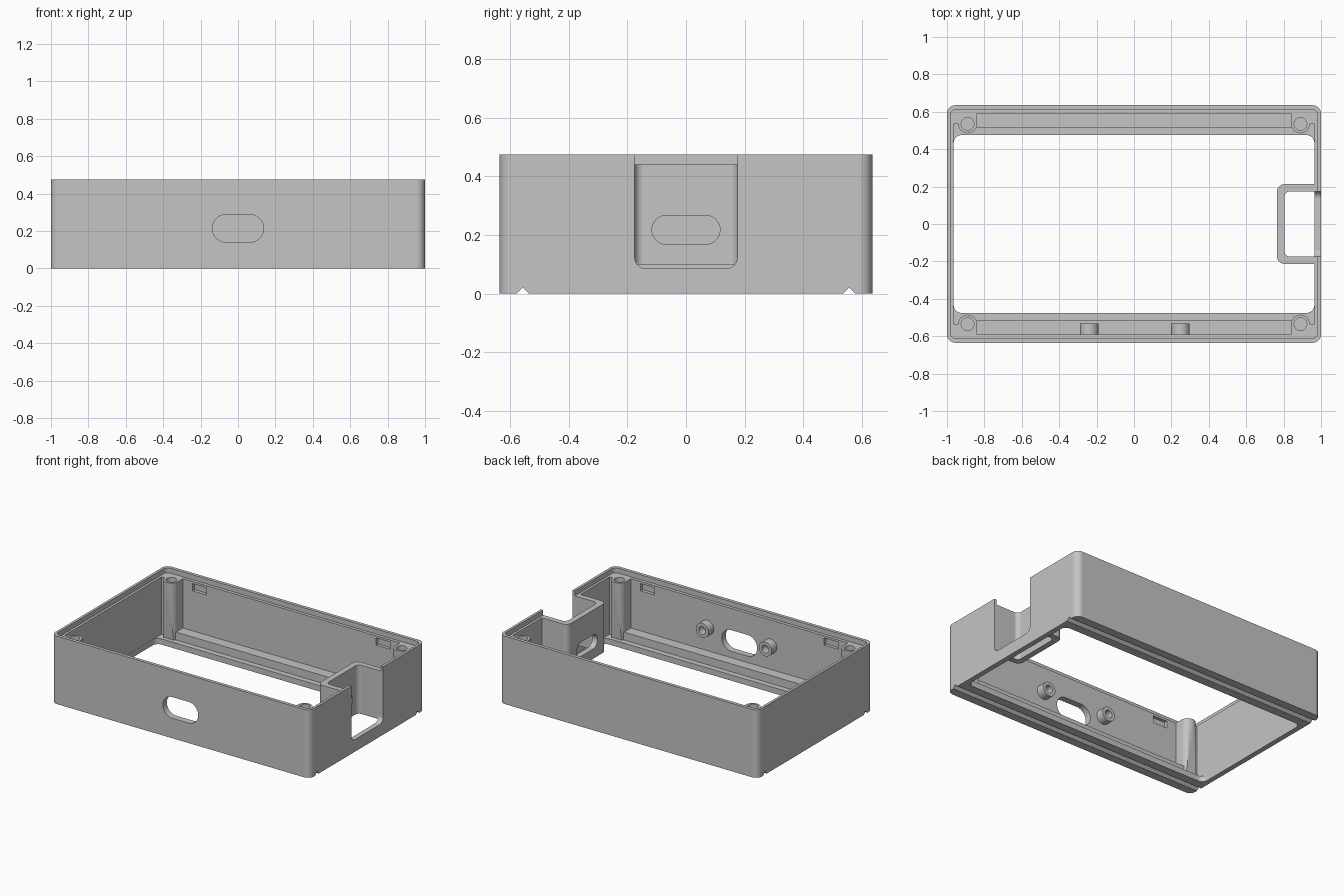
import bpy, bmesh, math

cube = bpy.data.objects.get("Cube")
if cube:
    bpy.data.objects.remove(cube, do_unlink=True)

grey = bpy.data.materials.new("light grey")
grey.use_nodes = True
colour = (0.555, 0.555, 0.555, 1)
grey.diffuse_color = colour
grey.node_tree.nodes["Principled BSDF"].inputs["Base Color"].default_value = colour

# Axis frames: profile (u, v) plus extrusion distance w
FRAMES = {
    "x": lambda u, v, w: (w, u, v),
    "y": lambda u, v, w: (u, w, v),
    "z": lambda u, v, w: (u, v, w),
}


def rounded(u0, u1, v0, v1, r=0.0, steps=8):
    """Rectangle outline with rounded corners."""
    if r == 0:
        return [(u0, v0), (u1, v0), (u1, v1), (u0, v1)]
    pts = []
    corners = [(u1 - r, v1 - r), (u0 + r, v1 - r), (u0 + r, v0 + r), (u1 - r, v0 + r)]
    for q, (cu, cv) in enumerate(corners):
        for i in range(steps + 1):
            a = math.pi / 2 * (q + i / steps)
            pts.append((cu + r * math.cos(a), cv + r * math.sin(a)))
    return pts


def circle(u, v, r, n=32):
    return [(u + r * math.cos(i * math.tau / n), v + r * math.sin(i * math.tau / n)) for i in range(n)]


def prism(name, pts, axis, a, b):
    """Extrude an outline along an axis from a to b."""
    bm = bmesh.new()
    place = FRAMES[axis]
    low = bm.faces.new([bm.verts.new(place(u, v, a)) for u, v in pts])
    top = bmesh.ops.extrude_face_region(bm, geom=[low])["geom"]
    step = [p - q for p, q in zip(place(0, 0, b), place(0, 0, a))]
    bmesh.ops.translate(bm, verts=[g for g in top if isinstance(g, bmesh.types.BMVert)], vec=step)
    bmesh.ops.remove_doubles(bm, verts=bm.verts, dist=1e-5)
    bmesh.ops.recalc_face_normals(bm, faces=bm.faces)
    mesh = bpy.data.meshes.new(name)
    bm.to_mesh(mesh)
    bm.free()
    mesh.materials.append(grey)
    obj = bpy.data.objects.new(name, mesh)
    bpy.context.collection.objects.link(obj)
    return obj


def cut(obj, cutter):
    """Subtract a cutter and discard it."""
    cutter.hide_render = True
    mod = obj.modifiers.new("cut", "BOOLEAN")
    mod.operation = "DIFFERENCE"
    mod.solver = "EXACT"
    mod.object = cutter
    bpy.context.view_layer.objects.active = obj
    bpy.ops.object.modifier_apply(modifier=mod.name)
    bpy.data.objects.remove(cutter, do_unlink=True)


def box_outline(x, y, r):
    return rounded(-x, x, -y, y, r)


H = 0.475       # overall height
LEDGE = 0.44    # height of the lid ledge
FLOOR = 0.04

# Outer shell, lid ledge, cavity and floor opening
shell = prism("shell", box_outline(1, 0.635, 0.045), "z", 0, H)
cut(shell, prism("cutter", box_outline(0.982, 0.612, 0.03), "z", LEDGE, H + 0.1))
cut(shell, prism("cutter", box_outline(0.965, 0.59, 0.02), "z", FLOOR, H + 0.1))
cut(shell, prism("cutter", box_outline(0.964, 0.475, 0.04), "z", -0.1, H + 0.1))

# Cable slot in the front wall and notch in the side wall
cut(shell, prism("cutter", rounded(-0.137, 0.137, 0.14, 0.288, 0.0739, 12), "y", -0.7, -0.5))
cut(shell, prism("cutter", rounded(-0.175, 0.175, 0.085, 0.6, 0.04), "x", 0.9, 1.1))

for s in (-1, 1):
    # V groove beneath each long side
    y = s * 0.556
    cut(shell, prism("cutter", [(y - 0.025, -0.004), (y + 0.025, -0.004), (y, 0.021)], "x", -1.1, 1.1))
    # Snap recesses inside the long walls
    for x in (-0.71, 0.71):
        cut(shell, prism("cutter", rounded(x - 0.055, x + 0.055, 0.375, 0.425), "y", s * 0.57, s * 0.612))

# Pocket behind the notch, open below, with a slot in its back wall
pocket = prism("side_pocket", rounded(0.765, 1.1, -0.213, 0.213, 0.04), "z", 0.1, LEDGE)
cut(pocket, prism("cutter", rounded(0.805, 1.2, -0.175, 0.175, 0.03), "z", 0, 0.6))
cut(pocket, prism("cutter", rounded(0.975, 1.2, -0.3, 0.3), "z", 0, 0.6))
cut(pocket, prism("cutter", rounded(-0.116, 0.116, 0.168, 0.267, 0.0494), "x", 0.7, 0.9))

parts = [shell, pocket]

for s, side in ((-1, "front"), (1, "back")):
    # Raised floor strip along each long wall
    y0, y1 = sorted((s * 0.515, s * 0.595))
    parts.append(prism(side + "_floor_strip", rounded(-0.855, 0.855, y0, y1), "z", 0.03, 0.095))
    for t, end in ((-1, "right"), (1, "left")):
        px, py = t * 0.89, s * 0.535
        # Screw post: round towards the opening, filled out to both walls
        outline = [(px - t * 0.05 * math.cos(a), py - s * 0.05 * math.sin(a))
                   for a in (math.pi * i / 16 for i in range(16))]
        outline += [(px + t * 0.05, py), (t * 0.975, py), (t * 0.975, s * 0.6), (px - t * 0.05, s * 0.6)]
        post = prism(f"{side}_{end}_screw_post", outline, "z", 0.03, LEDGE)
        cut(post, prism("cutter", circle(px, py, 0.034), "z", 0.2, 0.6))
        # Slanted relief on the inner side
        relief = [(s * 0.4, 0.02), (s * 0.505, 0.02), (s * 0.484, 0.32), (s * 0.4, 0.32)]
        cut(post, prism("cutter", relief, "x", px - 0.1, px + 0.1))
        parts.append(post)

# Bosses on either side of the front slot
for x, end in ((-0.24, "right"), (0.248, "left")):
    boss = prism(end + "_slot_boss", circle(x, 0.258, 0.05), "y", -0.6, -0.533)
    cut(boss, prism("cutter", circle(x, 0.258, 0.027), "y", -0.585, -0.4))
    parts.append(boss)

# Smooth the curved faces, keep the edges crisp and the flats flat
bpy.ops.object.select_all(action="DESELECT")
for obj in parts:
    obj.select_set(True)
bpy.context.view_layer.objects.active = shell
bpy.ops.object.shade_smooth_by_angle(angle=math.radians(30))
for obj in parts:
    weighted = obj.modifiers.new("flat_normals", "WEIGHTED_NORMAL")
    weighted.keep_sharp = True
